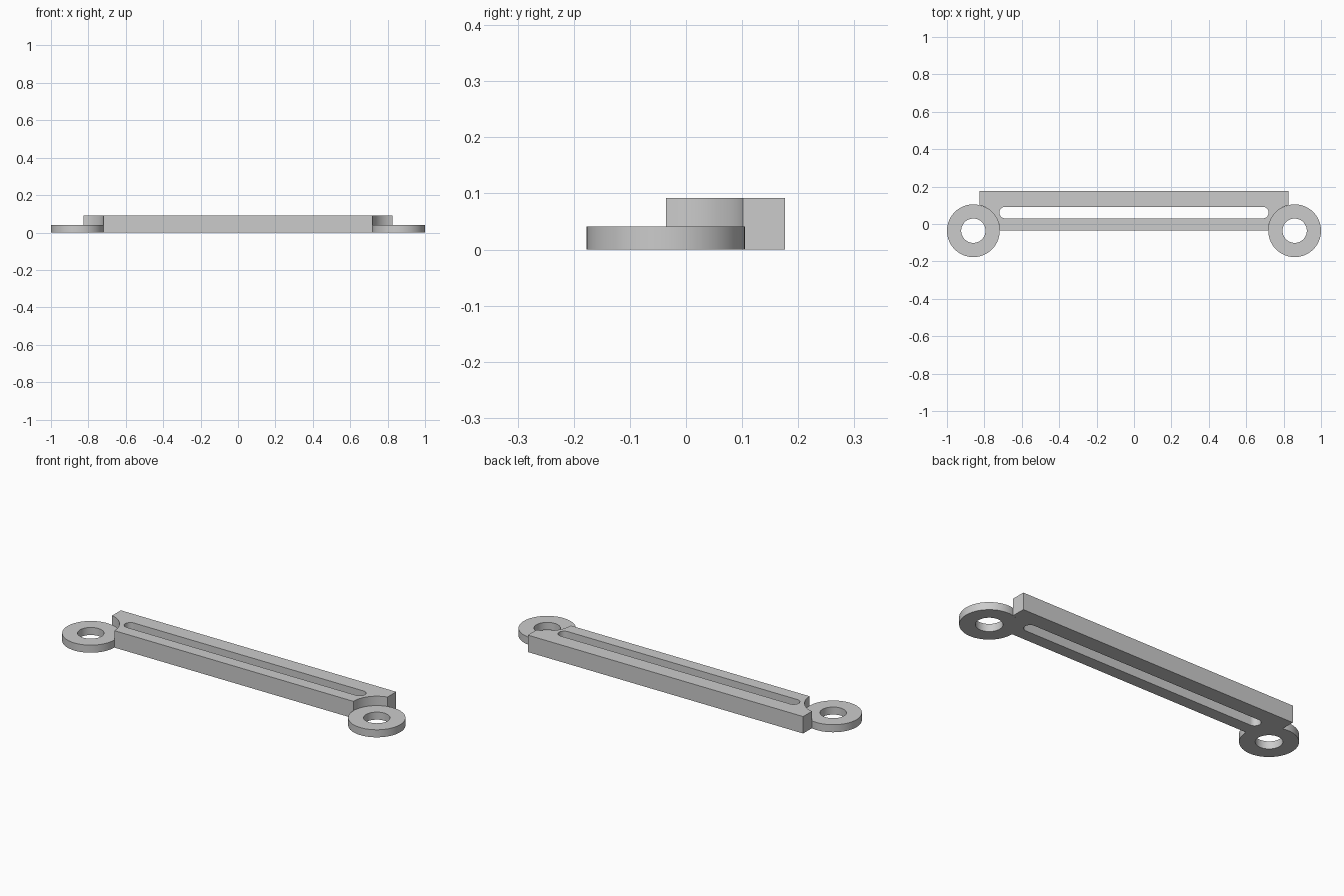
import bpy, bmesh
from math import sin, cos, asin, acos, pi, radians

cube = bpy.data.objects.get("Cube")
if cube:
    bpy.data.objects.remove(cube, do_unlink=True)

# Main dimensions
RING_X, RING_Y, RING_R, HOLE_R = 0.859, -0.036, 0.141, 0.065
RING_H, BAR_H = 0.041, 0.092
BAR_X, BAR_BACK = 0.827, 0.176
SLOT_X, SLOT_Y, SLOT_R = 0.72, 0.061, 0.031

grey = bpy.data.materials.new("light grey")
grey.use_nodes = True
colour = (0.6, 0.6, 0.6, 1)
grey.diffuse_color = colour
grey.node_tree.nodes["Principled BSDF"].inputs["Base Color"].default_value = colour


def arc(cx, cy, r, start, end, steps):
    return [(cx + r * cos(start + (end - start) * i / steps),
             cy + r * sin(start + (end - start) * i / steps)) for i in range(steps + 1)]


def plate(name, loops, height):
    """Extrude closed outlines (first outer, then holes) up from the ground."""
    curve = bpy.data.curves.new(name, "CURVE")
    curve.dimensions = "2D"
    curve.fill_mode = "BOTH"
    curve.extrude = height / 2
    for loop in loops:
        spline = curve.splines.new("POLY")
        spline.points.add(len(loop) - 1)
        for point, (x, y) in zip(spline.points, loop):
            point.co = (x, y, 0, 1)
        spline.use_cyclic_u = True
    temp = bpy.data.objects.new(name + " outline", curve)
    bpy.context.collection.objects.link(temp)
    bpy.context.view_layer.update()
    mesh = bpy.data.meshes.new_from_object(
        temp.evaluated_get(bpy.context.evaluated_depsgraph_get()))
    bpy.data.objects.remove(temp, do_unlink=True)

    bm = bmesh.new()
    bm.from_mesh(mesh)
    bmesh.ops.remove_doubles(bm, verts=bm.verts, dist=0.0001)
    bmesh.ops.translate(bm, verts=bm.verts, vec=(0, 0, height / 2))
    bmesh.ops.recalc_face_normals(bm, faces=bm.faces)
    bm.to_mesh(mesh)
    bm.free()
    mesh.name = name
    mesh.materials.clear()
    mesh.materials.append(grey)
    obj = bpy.data.objects.new(name, mesh)
    bpy.context.collection.objects.link(obj)
    bpy.ops.object.select_all(action="DESELECT")
    obj.select_set(True)
    bpy.context.view_layer.objects.active = obj
    bpy.ops.object.shade_smooth_by_angle(angle=radians(30))
    return obj


# Bar: block whose front corners are scooped around the rings, with a long slot
scoop = arc(RING_X, RING_Y, RING_R, pi, acos((BAR_X - RING_X) / RING_R), 24)
right_side = scoop + [(BAR_X, BAR_BACK)]
left_side = [(-x, y) for x, y in reversed(right_side)]
slot = (arc(SLOT_X - SLOT_R, SLOT_Y, SLOT_R, -pi / 2, pi / 2, 16)
        + arc(SLOT_R - SLOT_X, SLOT_Y, SLOT_R, pi / 2, 3 * pi / 2, 16))
plate("slotted_bar", [right_side + left_side, slot], BAR_H)

# Mounting rings at both ends
for side, name in ((1, "left_ring"), (-1, "right_ring")):
    loops = [arc(side * RING_X, RING_Y, r, 0, 2 * pi, 64)[:-1] for r in (RING_R, HOLE_R)]
    plate(name, loops, RING_H)
